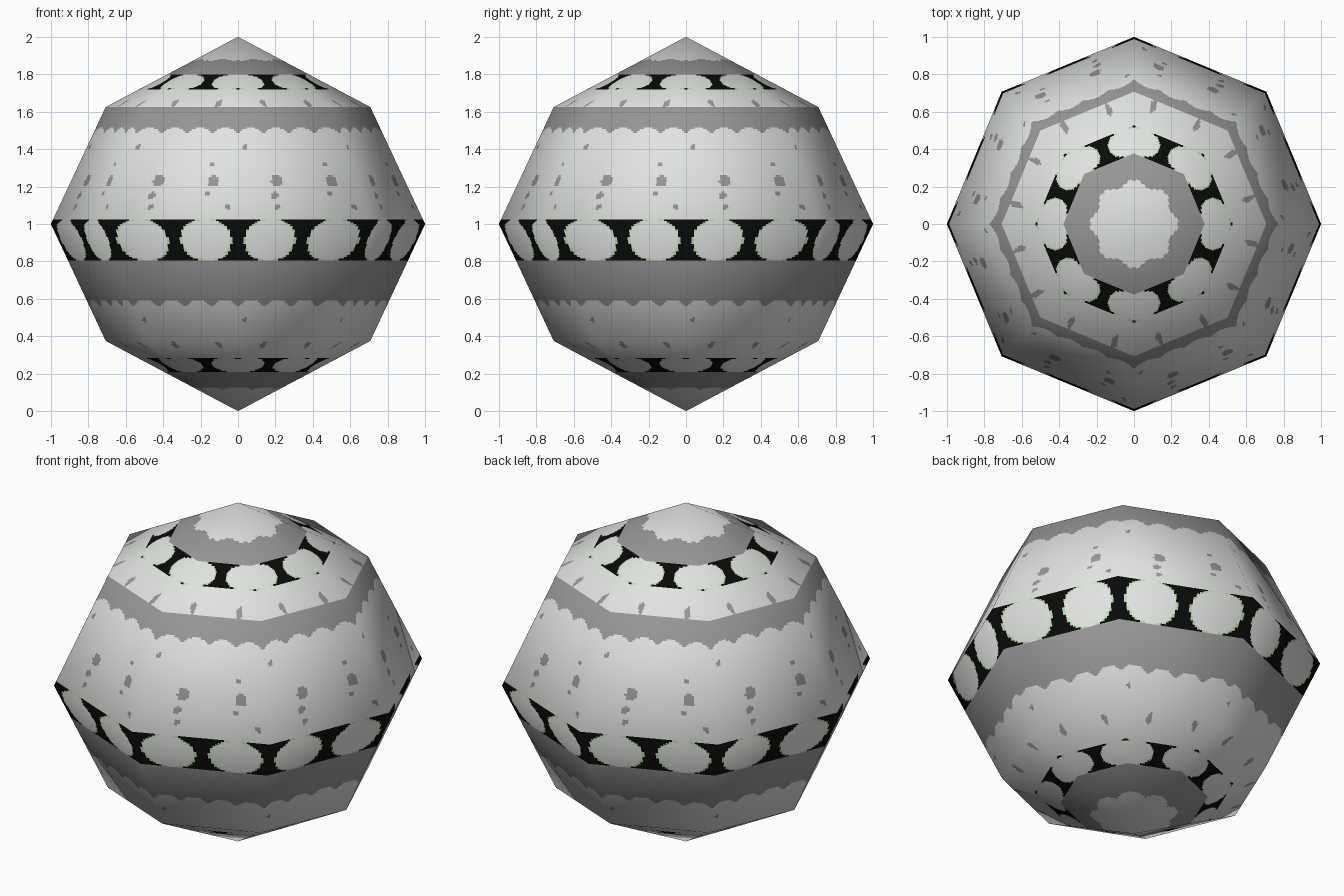
import bpy
from math import pi, sin, cos, radians, ceil
from mathutils import Vector

SIDES, COLS = 8, 48              # flat sides, and paint cells across each side
RING_R, RING_Z = 0.707, 0.375    # ring between pole and equator

cube = bpy.data.objects.get("Cube")
if cube:
    bpy.data.objects.remove(cube, do_unlink=True)


def material(name, rgb):
    m = bpy.data.materials.new(name)
    m.use_nodes = True
    m.diffuse_color = (*rgb, 1)
    m.node_tree.nodes["Principled BSDF"].inputs["Base Color"].default_value = (*rgb, 1)
    return m


LIGHT, GREY, BLACK, GREEN = range(4)
materials = [material("pale_grey", (0.75, 0.77, 0.75)),
             material("mid_grey", (0.31, 0.31, 0.31)),
             material("black", (0.003, 0.003, 0.003)),
             material("pale_green", (0.48, 0.70, 0.40))]

# Black belts: bottom, top
BELTS = [(0.21, 0.283), (0.805, 1.025), (1.72, 1.8)]
# Dots on every side: position across, height, radius
DOTS = [(0.07, 1.41, 0.015), (0.78, 1.32, 0.014), (0.33, 1.23, 0.032),
        (0.79, 1.23, 0.032), (0.3, 1.15, 0.018), (0.75, 1.165, 0.013),
        (0.92, 1.09, 0.014), (0.31, 1.09, 0.013), (0.3, 1.645, 0.02),
        (0.77, 1.645, 0.02), (0.07, 0.49, 0.013), (0.3, 0.355, 0.018),
        (0.77, 0.355, 0.018)]


def paint(u, z):
    """Colour at fraction u across a side and height z."""
    for low, high in BELTS:
        if low <= z <= high:
            mid, half = (low + high) / 2, (high - low) / 2 * 1.03
            across = abs((u * 2) % 1 - 0.5) / 0.4
            d = across ** 2.2 + (abs(z - mid) / half) ** 2.2
            return LIGHT if d < 0.88 else GREEN if d < 1 else BLACK
    arch = abs(sin(4 * pi * u))
    # Scalloped grey bands
    if 0.56 + 0.035 * arch < z < 0.805 or 1.48 + 0.04 * arch < z < 1.625:
        return GREY
    if 1.8 < z < 1.885 - 0.012 * arch or 0.115 + 0.012 * arch < z < 0.21:
        return GREY
    for du, dz, r in DOTS:
        if abs(z - dz) < r and ((u - du) * 0.65) ** 2 + (z - dz) ** 2 < r * r:
            return GREY
    return LIGHT


def corner(side, radius, z):
    a = side * 2 * pi / SIDES
    return Vector((radius * cos(a), radius * sin(a), z))


def surface(z, k):
    """Point and soft normal at height z and column k."""
    side, s = divmod(k, COLS)
    s /= COLS
    h = abs(z - 1)
    sign = 1 if z >= 1 else -1
    tilt = radians(42)
    if h <= 1 - RING_Z:
        t = h / (1 - RING_Z)
        r = 1 + (RING_R - 1) * t
        flat, up = 1 + (cos(tilt) - 1) * t, sin(tilt) * t
    else:
        t = (h - 1 + RING_Z) / RING_Z
        r = RING_R * (1 - t)
        flat, up = cos(tilt) * (1 - t), sin(tilt) * (1 - t) + t
    p = corner(side, r, z).lerp(corner(side + 1, r, z), s)
    n = corner(side, flat, up * sign).lerp(corner(side + 1, flat, up * sign), s)
    return p, n.normalized()


# Row heights, aligned with belt edges and rings
keys = [0, 0.21, 0.283, 0.375, 0.805, 1, 1.025, 1.625, 1.72, 1.8, 2]
heights = []
for low, high in zip(keys, keys[1:]):
    step = 0.01 if 0.37 < low < 1.6 else 0.006
    n = ceil((high - low) / step)
    heights += [low + (high - low) * i / n for i in range(n)]
heights = heights[1:]

# Eight-sided ball, fine rows closed by a point at each pole
total = SIDES * COLS
verts, normals, faces, tones = [], [], [], []
for z in heights:
    for k in range(total):
        p, n = surface(z, k)
        verts.append(p)
        normals.append(n)
bottom, top = len(verts), len(verts) + 1
verts += [Vector((0, 0, 0)), Vector((0, 0, 2))]
normals += [Vector((0, 0, -1)), Vector((0, 0, 1))]


def add_face(loop, k, z):
    s = (k % COLS + 0.5) / COLS
    # Paint narrows to the middle of each side near the poles
    shrink = min(1, (1 - abs(z - 1)) / RING_Z)
    faces.append(loop)
    tones.append(paint(0.5 + (s - 0.5) * shrink, z))


last = (len(heights) - 1) * total
for k in range(total):
    k2 = (k + 1) % total
    add_face((bottom, k2, k), k, heights[0] / 2)
    add_face((last + k, last + k2, top), k, 1 + heights[-1] / 2)
    for j in range(len(heights) - 1):
        a, b = j * total, (j + 1) * total
        add_face((a + k, a + k2, b + k2, b + k), k, (heights[j] + heights[j + 1]) / 2)

mesh = bpy.data.meshes.new("patterned_ball")
mesh.from_pydata(verts, [], faces)
for m in materials:
    mesh.materials.append(m)
mesh.polygons.foreach_set("material_index", tones)
mesh.polygons.foreach_set("use_smooth", [True] * len(faces))
mesh.update()
mesh.normals_split_custom_set_from_vertices(normals)
ball = bpy.data.objects.new("patterned_ball", mesh)
bpy.context.scene.collection.objects.link(ball)
